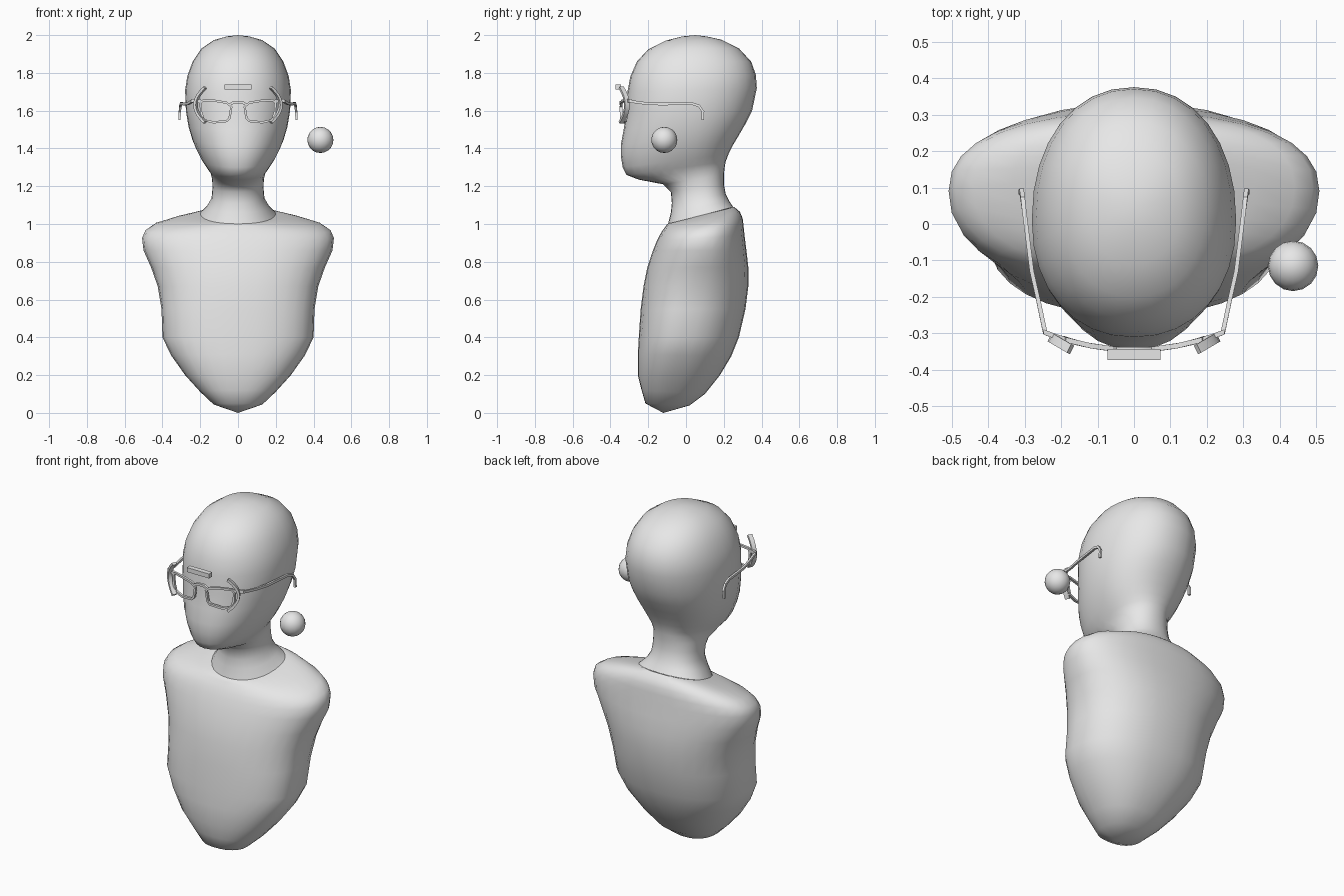
import bpy, bmesh, math
from mathutils import Vector

if "Cube" in bpy.data.objects:
    bpy.data.objects.remove(bpy.data.objects["Cube"])

grey = bpy.data.materials.new("plain_grey")
grey.diffuse_color = (0.8, 0.8, 0.8, 1)
grey.use_nodes = True
grey.node_tree.nodes["Principled BSDF"].inputs["Base Color"].default_value = grey.diffuse_color


def finish(name, bm, angle, mirror=False):
    bmesh.ops.recalc_face_normals(bm, faces=bm.faces)
    me = bpy.data.meshes.new(name)
    bm.to_mesh(me)
    bm.free()
    me.materials.append(grey)
    ob = bpy.data.objects.new(name, me)
    bpy.context.collection.objects.link(ob)
    if mirror:
        ob.modifiers.new("mirror", 'MIRROR')
    bpy.ops.object.select_all(action='DESELECT')
    ob.select_set(True)
    bpy.context.view_layer.objects.active = ob
    bpy.ops.object.shade_smooth_by_angle(angle=math.radians(angle))
    return ob


def loft(name, rings, power, bottom, top, seg=32):
    """Rings: half width, front y, back y, front z, back z, y of widest point."""
    bm = bmesh.new()
    loops = []
    for rx, yf, yb, zf, zb, ym in rings:
        loop = []
        for i in range(seg):
            a = 2 * math.pi * i / seg
            c, s = math.cos(a), math.sin(a)
            x = rx * math.copysign(abs(c) ** (2 / power), c)
            d = abs(s) ** (2 / power)
            y = ym + d * ((yb - ym) if s > 0 else (yf - ym))
            z = zf + (zb - zf) * (y - yf) / (yb - yf)
            loop.append(bm.verts.new((x, y, z)))
        loops.append(loop)
    for a, b in zip(loops, loops[1:]):
        for i in range(seg):
            j = (i + 1) % seg
            bm.faces.new((a[i], a[j], b[j], b[i]))
    for loop, tip in ((loops[0], bottom), (loops[-1], top)):
        v = bm.verts.new(tip)
        for i in range(seg):
            bm.faces.new((loop[i], loop[(i + 1) % seg], v))
    return finish(name, bm, 50)


def bar(name, pts, wide, w, h, closed=False, mirror=True):
    """Rectangular strip along pts; w is measured along the wide direction."""
    bm = bmesh.new()
    pts = [Vector(p) for p in pts]
    wide = Vector(wide).normalized()
    n = len(pts)
    loops = []
    for i, p in enumerate(pts):
        if closed:
            t = pts[(i + 1) % n] - pts[i - 1]
        else:
            t = pts[min(i + 1, n - 1)] - pts[max(i - 1, 0)]
        thin = t.cross(wide).normalized() * h / 2
        side = wide * w / 2
        loops.append([bm.verts.new(p + q) for q in
                      (side + thin, thin - side, -side - thin, side - thin)])
    for i in range(n if closed else n - 1):
        a, b = loops[i], loops[(i + 1) % n]
        for k in range(4):
            m = (k + 1) % 4
            bm.faces.new((a[k], a[m], b[m], b[k]))
    if not closed:
        bm.faces.new(loops[0])
        bm.faces.new(loops[-1])
    return finish(name, bm, 30, mirror)


# Torso, cut off at the neckline
loft("torso", [
    (.13, -.215, .02, .05, .04, -.11),
    (.20, -.235, .10, .12, .10, -.09),
    (.28, -.255, .18, .20, .20, -.07),
    (.355, -.255, .24, .31, .30, -.05),
    (.40, -.25, .28, .40, .40, -.03),
    (.405, -.24, .315, .55, .55, 0),
    (.425, -.225, .33, .67, .67, .03),
    (.46, -.205, .33, .77, .77, .06),
    (.50, -.175, .32, .86, .86, .08),
    (.508, -.155, .31, .91, .94, .09),
    (.49, -.14, .305, .94, .99, .10),
    (.44, -.125, .30, .965, 1.03, .10),
    (.33, -.11, .285, .985, 1.065, .11),
    (.205, -.10, .255, 1.0, 1.09, .12),
], 2.3, (0, -.12, 0), (0, .08, 1.03))

# Neck and featureless head
loft("head", [
    (.20, -.095, .25, 1.0, 1.09, .12),
    (.165, -.08, .23, 1.06, 1.12, .09),
    (.14, -.075, .21, 1.11, 1.16, .08),
    (.135, -.08, .20, 1.17, 1.21, .07),
    (.137, -.12, .20, 1.21, 1.26, .05),
    (.145, -.25, .205, 1.235, 1.30, .02),
    (.165, -.315, .21, 1.26, 1.33, 0),
    (.192, -.335, .225, 1.30, 1.37, 0),
    (.22, -.345, .25, 1.36, 1.42, 0),
    (.242, -.345, .28, 1.42, 1.47, 0),
    (.262, -.33, .315, 1.50, 1.53, 0),
    (.276, -.315, .35, 1.60, 1.60, 0),
    (.28, -.31, .375, 1.70, 1.72, .01),
    (.268, -.295, .37, 1.78, 1.79, .02),
    (.24, -.26, .345, 1.86, 1.86, .03),
    (.195, -.20, .28, 1.925, 1.93, .04),
    (.13, -.11, .19, 1.97, 1.975, .05),
    (.06, -.02, .11, 1.993, 1.993, .05),
], 2.15, (0, .08, 1.03), (0, .05, 2.0))


# Glasses front, wrapped around the face
def on_face(x, z):
    return (x, -.345 + .8 * x * x, z)


bar("lens_rim", [on_face(x, z) for x, z in (
    (.035, 1.62), (.06, 1.642), (.12, 1.652), (.185, 1.655), (.198, 1.64),
    (.195, 1.59), (.18, 1.55), (.13, 1.538), (.06, 1.545), (.045, 1.56))],
    (0, 1, 0), .014, .012, closed=True)
bar("bridge", [on_face(x, z) for x, z in (
    (-.045, 1.632), (-.02, 1.645), (.02, 1.645), (.045, 1.632))],
    (0, 1, 0), .014, .014, mirror=False)
bar("hinge", [on_face(.19, 1.648), on_face(.22, 1.652), on_face(.248, 1.652)],
    (0, 1, 0), .014, .018)

# Temple arms hooking behind the ears
bar("temple_arm", [(.243, -.30, 1.65), (.262, -.21, 1.638), (.28, -.13, 1.635),
                   (.30, .03, 1.638), (.305, .07, 1.625), (.308, .09, 1.595),
                   (.31, .088, 1.55)], (1, 0, 0), .012, .014)

# Curved brackets clipped over the outer rims
bow = []
for i in range(9):
    t = -1 + i / 4
    out = .06 * (1 - t * t)
    bow.append((.174 + out * .85, -.343 + out * .5, 1.63 + .092 * t))
bar("side_bracket", bow, (.45, -.9, 0), .026, .014)

# Small plate on the brow
bar("brow_plate", [(-.072, -.358, 1.725), (.072, -.358, 1.725)],
    (0, 1, 0), .03, .026, mirror=False)

# Floating ball beside the head
bm = bmesh.new()
bmesh.ops.create_uvsphere(bm, u_segments=16, v_segments=10, radius=.069)
bmesh.ops.translate(bm, verts=bm.verts, vec=(.436, -.115, 1.445))
finish("ball", bm, 60)
